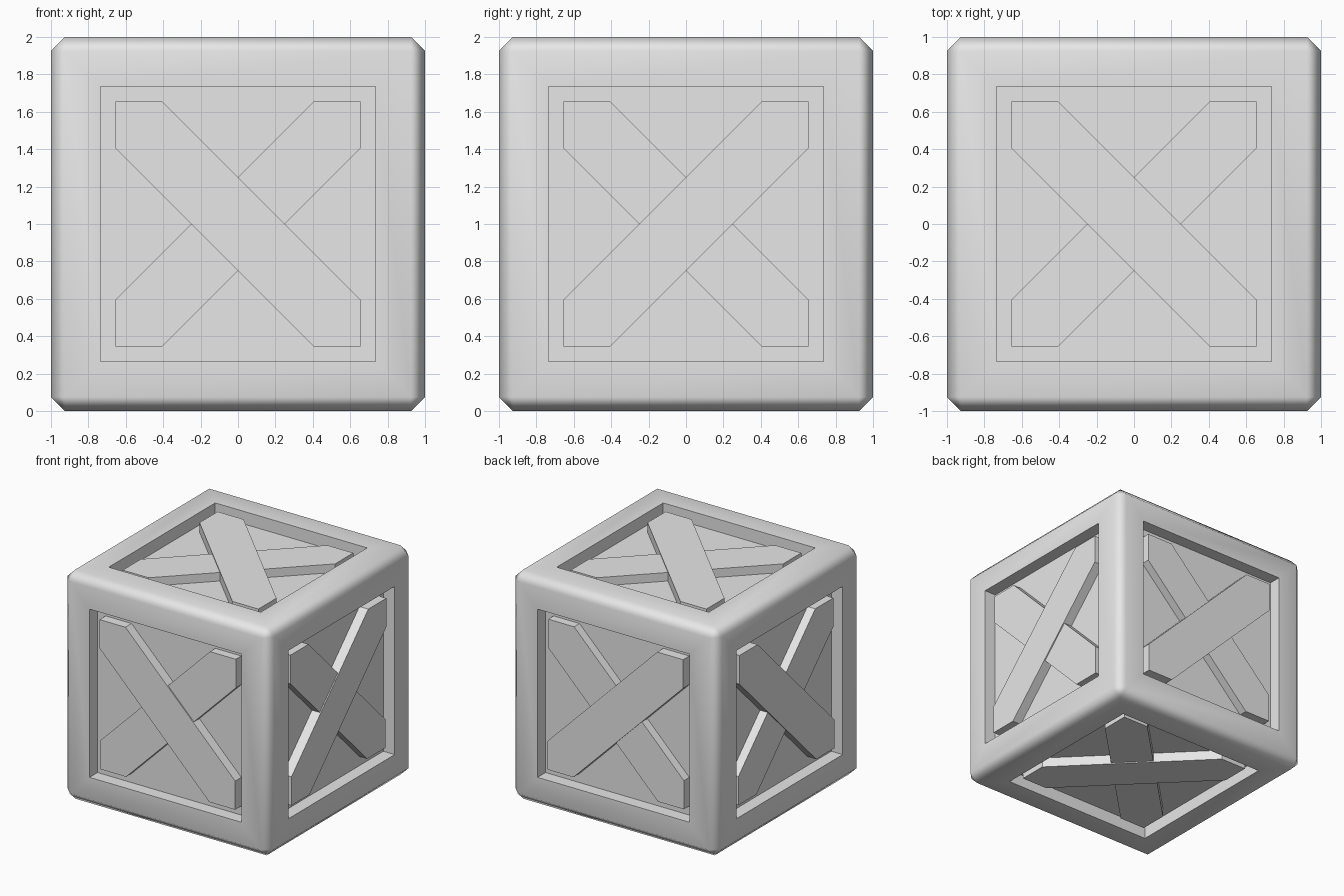
import bpy, bmesh, math
from mathutils import Vector

old = bpy.data.objects.get("Cube")
if old:
    bpy.data.objects.remove(old, do_unlink=True)

HALF = 1.0        # half size of the crate
CHAMFER = 0.075
OPEN = 0.655      # half size of each panel opening
PANEL = 0.89      # distance of the sunken panels from the centre
SLANT = 0.25      # brace edge offset along the opening sides

grey = bpy.data.materials.new("plain grey")
grey.use_nodes = True
GREY = (0.8, 0.8, 0.8, 1.0)
grey.diffuse_color = GREY
grey.node_tree.nodes["Principled BSDF"].inputs["Base Color"].default_value = GREY


def add_object(name, bm):
    bmesh.ops.recalc_face_normals(bm, faces=bm.faces[:])
    mesh = bpy.data.meshes.new(name)
    bm.to_mesh(mesh)
    bm.free()
    mesh.materials.append(grey)
    obj = bpy.data.objects.new(name, mesh)
    obj.location.z = HALF
    bpy.context.collection.objects.link(obj)
    return obj


# Crate body: chamfered cube with a sunken square panel on every side
bm = bmesh.new()
bmesh.ops.create_cube(bm, size=2 * HALF)
bmesh.ops.bevel(bm, geom=bm.edges[:], offset=CHAMFER, segments=1,
                profile=0.5, affect='EDGES')
bm.normal_update()
sides = [f for f in bm.faces if f.calc_area() > 1]
bmesh.ops.inset_individual(bm, faces=sides, thickness=HALF - CHAMFER - OPEN)
bm.normal_update()
for panel in bmesh.ops.extrude_discrete_faces(bm, faces=sides)["faces"]:
    panel.normal_update()
    bmesh.ops.translate(bm, verts=panel.verts[:],
                        vec=panel.normal * (PANEL - HALF))
bmesh.ops.recalc_face_normals(bm, faces=bm.faces[:])
bm.normal_update()
for f in bm.faces:
    f.smooth = True
for e in bm.edges:
    e.smooth = e.calc_face_angle(0) < math.radians(50)
body = add_object("crate_body", bm)
weighted = body.modifiers.new("soft_chamfer", 'WEIGHTED_NORMAL')
weighted.keep_sharp = True


# Diagonal brace: a plank clipped to the square opening
def add_brace(name, axis, side, slope, top):
    u_axis, v_axis = [i for i in range(3) if i != axis]
    k = OPEN - SLANT
    outline = [(-OPEN, -OPEN), (-k, -OPEN), (OPEN, k),
               (OPEN, OPEN), (k, OPEN), (-OPEN, -k)]
    bm = bmesh.new()
    verts = []
    for u, v in outline:
        p = Vector((0, 0, 0))
        p[u_axis], p[v_axis], p[axis] = u, v * slope, side * PANEL
        verts.append(bm.verts.new(p))
    base = bm.faces.new(verts)
    extruded = bmesh.ops.extrude_face_region(bm, geom=[base])["geom"]
    shift = Vector((0, 0, 0))
    shift[axis] = side * (top - PANEL)
    bmesh.ops.translate(bm, vec=shift, verts=[
        g for g in extruded if isinstance(g, bmesh.types.BMVert)])
    # the face lying on the panel is hidden
    if base.is_valid:
        bmesh.ops.delete(bm, geom=[base], context='FACES_ONLY')
    obj = add_object(name, bm)
    # an open plank may be turned inside out; face its top outwards
    top_face = max(obj.data.polygons, key=lambda f: abs(f.center[axis]))
    if top_face.normal[axis] * side < 0:
        obj.data.flip_normals()


# Each side has one full brace over a slightly lower crossing one
SIDES = {"right": (0, 1, 1), "left": (0, -1, 1),
         "back": (1, 1, -1), "front": (1, -1, -1),
         "top": (2, 1, -1), "bottom": (2, -1, -1)}
for label, (axis, side, slope) in SIDES.items():
    add_brace(label + "_upper_brace", axis, side, slope, 0.975)
    add_brace(label + "_lower_brace", axis, side, -slope, 0.965)
